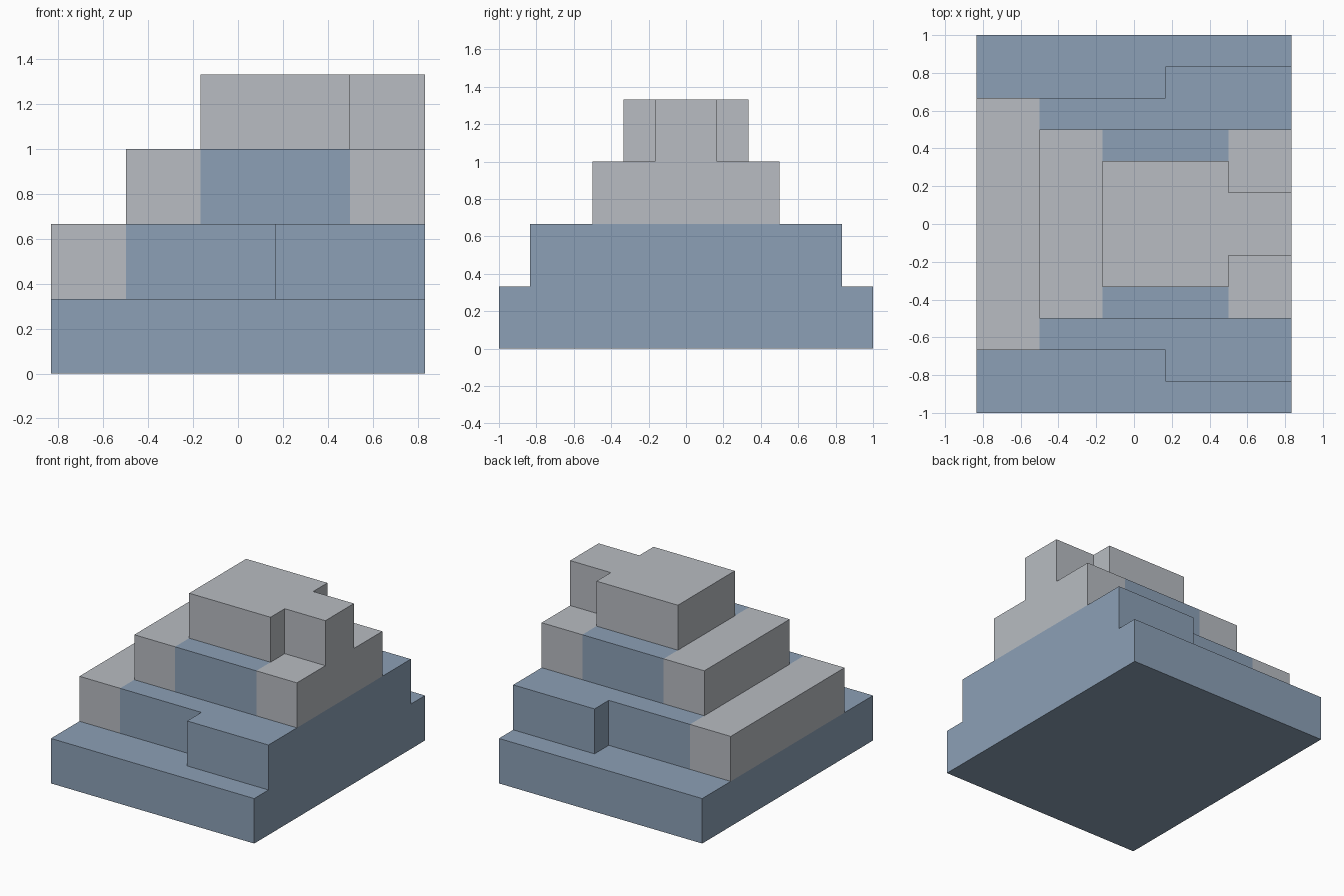
import bpy, bmesh

if "Cube" in bpy.data.objects:
    bpy.data.objects.remove(bpy.data.objects["Cube"])

U = 1 / 6          # grid unit of the model
H = 2 * U          # height of every tier


def material(name, rgb):
    m = bpy.data.materials.new(name)
    m.diffuse_color = (*rgb, 1)
    m.use_nodes = True
    m.node_tree.nodes["Principled BSDF"].inputs["Base Color"].default_value = m.diffuse_color
    return m


BLUE = material("slate_blue", (0.262, 0.352, 0.468))
GREY = material("light_grey", (0.479, 0.503, 0.539))


def tier(name, level, steps, cuts=(), is_grey=lambda x: False):
    """Extrude an outline mirrored in y; steps are (x start, x end, half width)."""
    half = [(x, w) for x0, x1, w in steps for x in (x0, x1)]
    outline = [(x, -w) for x, w in half] + [(x, w) for x, w in reversed(half)]
    bm = bmesh.new()
    base = bm.faces.new([bm.verts.new((x * U, y * U, level * H)) for x, y in outline])
    ext = bmesh.ops.extrude_face_region(bm, geom=[base], use_keep_orig=True)
    top = [v for v in ext["geom"] if isinstance(v, bmesh.types.BMVert)]
    bmesh.ops.translate(bm, verts=top, vec=(0, 0, H))
    # split the faces where the colour changes
    for x in cuts:
        bmesh.ops.bisect_plane(bm, geom=bm.verts[:] + bm.edges[:] + bm.faces[:],
                               plane_co=(x * U, 0, 0), plane_no=(1, 0, 0))
    bmesh.ops.recalc_face_normals(bm, faces=bm.faces)
    for f in bm.faces:
        xs = [v.co.x for v in f.verts]
        f.material_index = int(is_grey((min(xs) + max(xs)) / 2 / U))
    me = bpy.data.meshes.new(name)
    bm.to_mesh(me)
    bm.free()
    me.materials.append(BLUE)
    me.materials.append(GREY)
    ob = bpy.data.objects.new(name, me)
    bpy.context.collection.objects.link(ob)
    return ob


# stacked tiers from the ground up
tier("base_slab", 0, [(-5, 5, 6)])
tier("second_tier", 1, [(-5, 1, 4), (1, 5, 5)], (-3,), lambda x: x < -3)
tier("third_tier", 2, [(-3, 5, 3)], (-1, 3), lambda x: x < -1 or x > 3)
tier("top_tier", 3, [(-1, 3, 2), (3, 5, 1)], (), lambda x: True)
